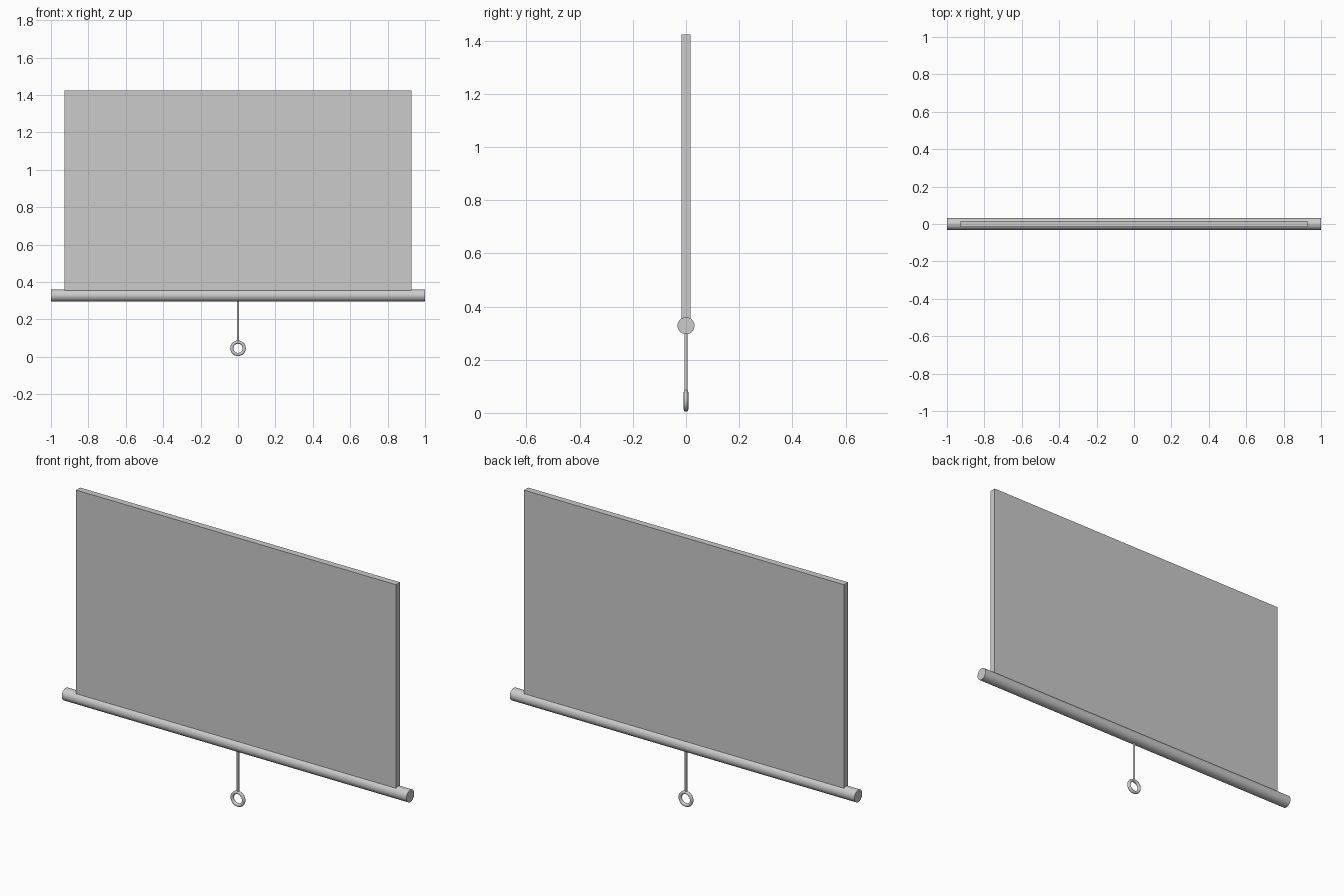
import bpy
from math import radians

if "Cube" in bpy.data.objects:
    bpy.data.objects.remove(bpy.data.objects["Cube"])

BAR_Z, BAR_R = 0.328, 0.032
SHEET_TOP = 1.423
RING_Z, RING_R, RING_TUBE = 0.046, 0.033, 0.0085


def finish(name, smooth=True):
    ob = bpy.context.object
    ob.name = name
    bpy.ops.object.transform_apply(location=False, rotation=True, scale=True)
    if smooth:
        bpy.ops.object.shade_smooth_by_angle(angle=radians(35))
    return ob


def rod(name, radius, length, location, rotation=(0, 0, 0), sides=32):
    bpy.ops.mesh.primitive_cylinder_add(vertices=sides, radius=radius, depth=length,
                                        location=location, rotation=rotation)
    return finish(name)


# Screen sheet, a thin slab rising from the bar
bpy.ops.mesh.primitive_cube_add(size=1, location=(0, 0, (BAR_Z + SHEET_TOP) / 2))
bpy.context.object.scale = (1.856, 0.034, SHEET_TOP - BAR_Z)
finish("screen_sheet", smooth=False)

# Weighted bottom bar along x
rod("bottom_bar", BAR_R, 2.0, (0, 0, BAR_Z), (0, radians(90), 0), 48)

# Pull cord from the bar down to the ring
cord_bottom, cord_top = RING_Z + RING_R, BAR_Z - BAR_R + 0.01
rod("pull_cord", 0.006, cord_top - cord_bottom, (0, 0, (cord_top + cord_bottom) / 2), sides=24)

# Pull ring facing the front
bpy.ops.mesh.primitive_torus_add(major_radius=RING_R, minor_radius=RING_TUBE,
                                 major_segments=48, minor_segments=16,
                                 location=(0, 0, RING_Z), rotation=(radians(90), 0, 0))
finish("pull_ring")
